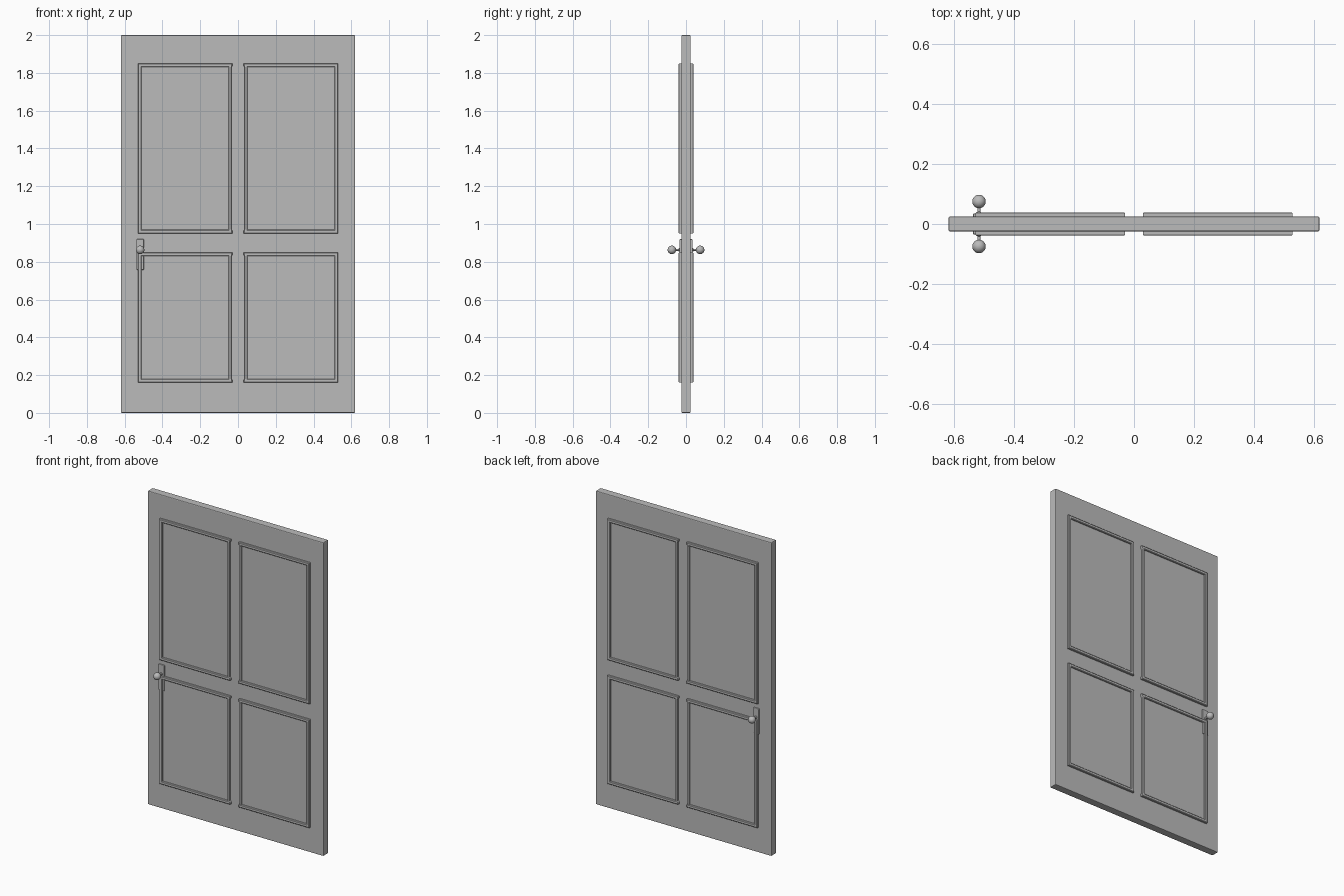
import bpy, bmesh, math

if "Cube" in bpy.data.objects:
    bpy.data.objects.remove(bpy.data.objects["Cube"])

paint = bpy.data.materials.new("door grey")
paint.diffuse_color = (0.5, 0.5, 0.5, 1)
paint.use_nodes = True
paint.node_tree.nodes["Principled BSDF"].inputs["Base Color"].default_value = paint.diffuse_color


def finish(name, bm, bevel=0, smooth=False):
    bmesh.ops.recalc_face_normals(bm, faces=bm.faces)
    me = bpy.data.meshes.new(name)
    bm.to_mesh(me)
    bm.free()
    me.materials.append(paint)
    ob = bpy.data.objects.new(name, me)
    bpy.context.collection.objects.link(ob)
    if bevel:
        m = ob.modifiers.new("bevel", 'BEVEL')
        m.width, m.segments = bevel, 2
    if smooth:
        bpy.ops.object.select_all(action='DESELECT')
        ob.select_set(True)
        bpy.context.view_layer.objects.active = ob
        bpy.ops.object.shade_smooth_by_angle(angle=math.radians(35))
    return ob


def box(name, x0, x1, y0, y1, z0, z1, bevel=0):
    bm = bmesh.new()
    bmesh.ops.create_cube(bm, size=1)
    for v in bm.verts:
        v.co = ((x0 + x1) / 2 + v.co.x * (x1 - x0),
                (y0 + y1) / 2 + v.co.y * (y1 - y0),
                (z0 + z1) / 2 + v.co.z * (z1 - z0))
    return finish(name, bm, bevel)


def trim(name, sx, sy, z0, z1):
    # moulding ring: outer outline lofted to inner outline along a raised profile
    a, b, w = 0.03, 0.53, 0.02
    outer = [(a, z0), (a, z0 + .014), (a + .005, z0 + .022), (a + .005, z1 - .022),
             (a, z1 - .014), (a, z1), (b, z1), (b, z0)]
    inner = [(a + w, z0 + w), (a + w, z0 + w + .004), (a + w, z0 + w + .008),
             (a + w, z1 - w - .008), (a + w, z1 - w - .004), (a + w, z1 - w),
             (b - w, z1 - w), (b - w, z0 + w)]
    profile = [(0, .022), (0, .036), (.18, .039), (.82, .039), (1, .036), (1, .022)]
    bm = bmesh.new()
    rings = [[bm.verts.new((sx * (o[0] + (i[0] - o[0]) * t), sy * y, o[1] + (i[1] - o[1]) * t))
              for o, i in zip(outer, inner)] for t, y in profile]
    n = len(outer)
    for k in range(len(rings)):
        r, s = rings[k], rings[(k + 1) % len(rings)]
        for j in range(n):
            bm.faces.new((r[j], r[(j + 1) % n], s[(j + 1) % n], s[j]))
    finish(name, bm)


def knob(name, sy, x, z):
    # stem and ball turned around the y axis
    prof = [(0, .030), (.009, .030), (.009, .038), (.0055, .041), (.0055, .054)]
    c, r = .075, .0225
    prof += [(r * math.sin(t), c - r * math.cos(t))
             for t in [math.pi * (k + 1) / 16 for k in range(1, 15)]] + [(0, c + r)]
    bm = bmesh.new()
    vs = [bm.verts.new((x + p, sy * y, z)) for p, y in prof]
    es = [bm.edges.new(e) for e in zip(vs, vs[1:])]
    bmesh.ops.spin(bm, geom=vs + es, cent=(x, 0, z), axis=(0, 1, 0),
                   angle=2 * math.pi, steps=32)
    bmesh.ops.remove_doubles(bm, verts=bm.verts, dist=1e-5)
    finish(name, bm, smooth=True)


# door slab
box("door_slab", -.62, .62, -.025, .025, 0, 2, .005)

# four panels, each with moulding on both faces
for sx, side in ((-1, "left"), (1, "right")):
    for z0, z1, level in ((.16, .85, "lower"), (.95, 1.85, "upper")):
        xs = sorted((sx * .045, sx * .515))
        box(f"{level}_{side}_panel", *xs, -.029, .029, z0 + .015, z1 - .015)
        for sy, face in ((-1, "front"), (1, "back")):
            trim(f"{face}_{level}_{side}_moulding", sx, sy, z0, z1)

# lock plates and knobs on both faces
for sy, face in ((-1, "front"), (1, "back")):
    ys = sorted((sy * .022, sy * .035))
    box(f"{face}_lock_plate", -.538, -.498, *ys, .757, .92, .004)
    knob(f"{face}_knob", sy, -.518, .863)
